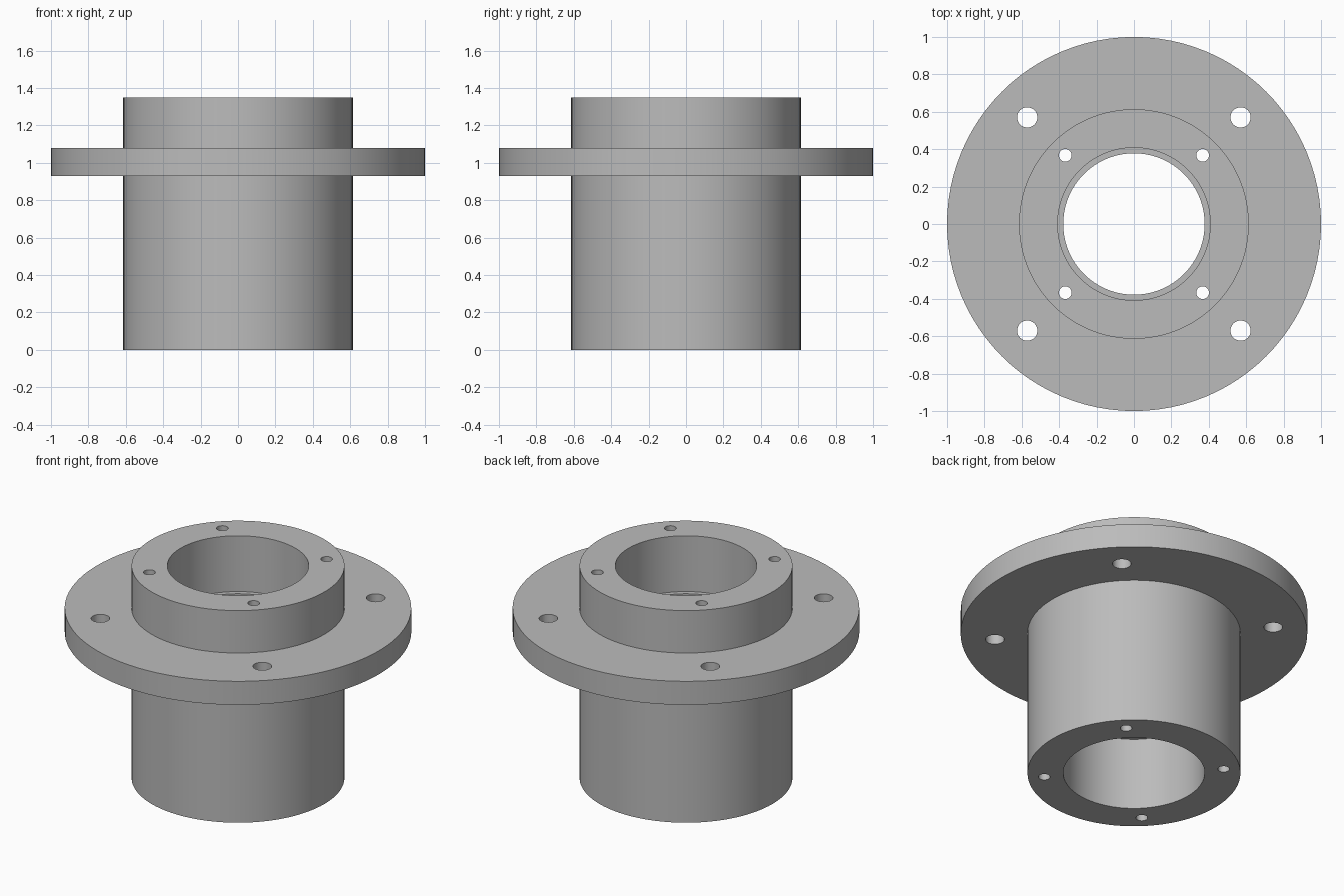
import bpy
import bmesh
from math import tau
from mathutils import Matrix

SEGMENTS = 96
HEIGHT = 1.35
TUBE_R, FLANGE_R = 0.614, 1.0
FLANGE_LOW, FLANGE_HIGH = 0.93, 1.08
SEAT_R, BORE_R = 0.408, 0.378          # bearing seats and narrower middle bore
SEAT_LOW, SEAT_HIGH = 0.46, 0.995

cube = bpy.data.objects.get("Cube")
if cube:
    bpy.data.objects.remove(cube, do_unlink=True)


def make_object(name, bm):
    bmesh.ops.recalc_face_normals(bm, faces=bm.faces)
    mesh = bpy.data.meshes.new(name)
    bm.to_mesh(mesh)
    bm.free()
    obj = bpy.data.objects.new(name, mesh)
    bpy.context.collection.objects.link(obj)
    return obj


# Single grey metal
grey = bpy.data.materials.new("grey_metal")
grey.use_nodes = True
color = (0.5, 0.5, 0.5, 1)
grey.diffuse_color = color
grey.node_tree.nodes["Principled BSDF"].inputs["Base Color"].default_value = color

# Hub: closed half-section turned around the vertical axis
profile = [
    (SEAT_R, 0), (TUBE_R, 0),
    (TUBE_R, FLANGE_LOW), (FLANGE_R, FLANGE_LOW),
    (FLANGE_R, FLANGE_HIGH), (TUBE_R, FLANGE_HIGH),
    (TUBE_R, HEIGHT), (SEAT_R, HEIGHT),
    (SEAT_R, SEAT_HIGH), (BORE_R, SEAT_HIGH),
    (BORE_R, SEAT_LOW), (SEAT_R, SEAT_LOW),
]
bm = bmesh.new()
verts = [bm.verts.new((r, 0, z)) for r, z in profile]
edges = [bm.edges.new((v, verts[i - 1])) for i, v in enumerate(verts)]
bmesh.ops.spin(bm, geom=verts + edges, cent=(0, 0, 0), axis=(0, 0, 1),
               angle=tau, steps=SEGMENTS, use_merge=True)
bmesh.ops.remove_doubles(bm, verts=bm.verts, dist=0.0001)
hub = make_object("flanged_hub", bm)
hub.data.materials.append(grey)

# Bolt holes: four through the flange, four through the tube wall
bm = bmesh.new()
for offset, radius in ((0.57, 0.054), (0.367, 0.034)):
    for sx in (-1, 1):
        for sy in (-1, 1):
            bmesh.ops.create_cone(
                bm, cap_ends=True, segments=32, radius1=radius, radius2=radius,
                depth=HEIGHT + 0.4,
                matrix=Matrix.Translation((sx * offset, sy * offset, HEIGHT / 2)))
cutter = make_object("hole_cutter", bm)
cutter.hide_render = True
cutter.data.materials.append(grey)

bpy.ops.object.select_all(action='DESELECT')
hub.select_set(True)
bpy.context.view_layer.objects.active = hub
cut = hub.modifiers.new("bolt_holes", 'BOOLEAN')
cut.operation = 'DIFFERENCE'
cut.solver = 'EXACT'
cut.object = cutter
bpy.ops.object.modifier_apply(modifier=cut.name)
bpy.data.objects.remove(cutter, do_unlink=True)

# Rounded walls smooth, rims sharp
bpy.ops.object.shade_smooth_by_angle(angle=0.6)
